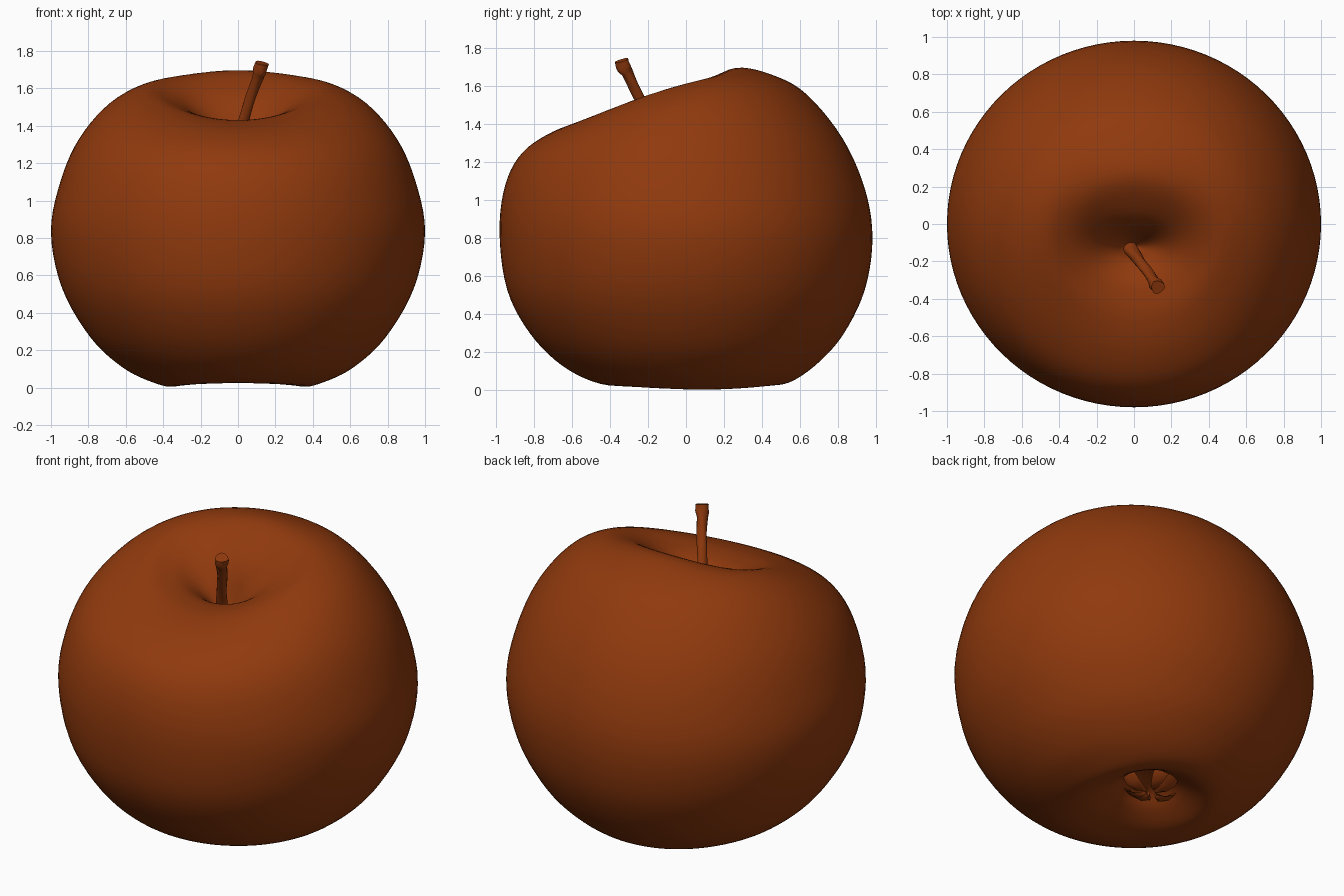
import bpy, bmesh, math
from mathutils import Vector

if "Cube" in bpy.data.objects:
    bpy.data.objects.remove(bpy.data.objects["Cube"])

brown = bpy.data.materials.new("russet brown")
brown.diffuse_color = (0.28, 0.042, 0.004, 1)
brown.use_nodes = True
brown.node_tree.nodes["Principled BSDF"].inputs["Base Color"].default_value = brown.diffuse_color


def mesh_object(name, bm):
    bmesh.ops.recalc_face_normals(bm, faces=bm.faces)
    for f in bm.faces:
        f.smooth = True
    me = bpy.data.meshes.new(name)
    bm.to_mesh(me)
    bm.free()
    me.materials.append(brown)
    ob = bpy.data.objects.new(name, me)
    bpy.context.collection.objects.link(ob)
    return ob


def spline(keys, steps):
    """Catmull-Rom through rows of numbers."""
    rows = []
    for i in range(len(keys) - 1):
        a, b = keys[max(i - 1, 0)], keys[i]
        c, d = keys[i + 1], keys[min(i + 2, len(keys) - 1)]
        for s in range(steps):
            t = s / steps
            rows.append([0.5 * (2 * q + (r - p) * t + (2 * p - 5 * q + 4 * r - u) * t * t
                                + (3 * q - p - 3 * r + u) * t ** 3)
                         for p, q, r, u in zip(a, b, c, d)])
    rows.append(list(keys[-1]))
    return rows


def loft(bm, rings):
    """Skin closed point loops and cap both ends."""
    loops = [[bm.verts.new(p) for p in ring] for ring in rings]
    n = len(loops[0])
    for lo, hi in zip(loops, loops[1:]):
        for k in range(n):
            bm.faces.new((lo[k], lo[(k + 1) % n], hi[(k + 1) % n], hi[k]))
    bm.faces.new(loops[0][::-1])
    bm.faces.new(loops[-1])


# Fruit body: lopsided rings, each row = front y, front z, back y, back z, side x, side z
profile = [
    (0.11, .15, .13, .15, .01, .15),
    (0.00, .13, .24, .13, .12, .13),
    (-.10, .07, .35, .07, .22, .06),
    (-.25, .03, .45, .03, .34, .006),
    (-.45, .035, .56, .05, .46, .03),
    (-.65, .13, .70, .15, .62, .11),
    (-.82, .30, .83, .30, .79, .27),
    (-.94, .53, .94, .53, .94, .53),
    (-.98, .83, .98, .80, 1.0, .83),
    (-.95, 1.08, .94, 1.06, .95, 1.10),
    (-.86, 1.25, .82, 1.33, .85, 1.33),
    (-.70, 1.36, .63, 1.56, .69, 1.51),
    (-.52, 1.42, .45, 1.66, .50, 1.60),
    (-.38, 1.43, .26, 1.695, .36, 1.57),
    (-.28, 1.41, .10, 1.61, .24, 1.49),
    (-.20, 1.35, .00, 1.50, .13, 1.39),
    (-.16, 1.28, -.07, 1.33, .06, 1.29),
    (-.125, 1.25, -.115, 1.25, .01, 1.25),
]
SEG = 96
rings = []
for yf, zf, yb, zb, xs, zs in spline(profile, 5):
    ring = []
    for k in range(SEG):
        c, s = math.cos(math.tau * k / SEG), math.sin(math.tau * k / SEG)
        z = zs + (zb - zf) / 2 * s + ((zb + zf) / 2 - zs) * s * s
        ring.append((xs * c, (yf + yb) / 2 + (yb - yf) / 2 * s, max(z, 0)))
    rings.append(ring)
bm = bmesh.new()
loft(bm, rings)
mesh_object("fruit_body", bm)

# Stem: x, y, z, radius, with a slightly swollen tip
path = [(-.03, -.12, 1.22, .042), (.00, -.16, 1.34, .034), (.035, -.205, 1.45, .028),
        (.075, -.26, 1.57, .028), (.105, -.305, 1.66, .030), (.118, -.325, 1.695, .037),
        (.127, -.338, 1.735, .036)]
rows = spline(path, 4)
rings = []
for i, row in enumerate(rows):
    p = Vector(row[:3])
    d = Vector(rows[min(i + 1, len(rows) - 1)][:3]) - Vector(rows[max(i - 1, 0)][:3])
    u = d.cross(Vector((0, 1, 0))).normalized()
    v = d.cross(u).normalized()
    ring = []
    for k in range(14):
        a = math.tau * k / 14
        r = row[3] * (1 + 0.08 * math.sin(3 * a + i * 0.7))
        ring.append(p + u * r * math.cos(a) + v * r * math.sin(a))
    rings.append(ring)
bm = bmesh.new()
loft(bm, rings)
stem = mesh_object("stem", bm)

# Dried blossom leaves in the bottom hollow: curled tapering blades
bm = bmesh.new()
for i in range(6):
    a = math.tau * i / 6 + 0.3 * math.sin(i * 2.1)
    out, side = Vector((math.cos(a), math.sin(a), 0)), Vector((-math.sin(a), math.cos(a), 0))
    blade = []
    for r, z, w in [(.17, .13, .045), (.13, .085, .05), (.08, .06, .035), (.03, .065, .01)]:
        mid = Vector((-.02, .12, z + 0.012 * math.sin(i * 1.7))) + out * r
        blade.append([mid + side * w, mid + Vector((0, 0, -.015)),
                      mid - side * w, mid + Vector((0, 0, .015))])
    loft(bm, blade)
mesh_object("blossom_end", bm)

# Keep hard edges on stem tip and dried leaves
for ob in bpy.context.collection.objects:
    ob.select_set(True)
    bpy.context.view_layer.objects.active = ob
bpy.ops.object.shade_smooth_by_angle(angle=math.radians(50))
